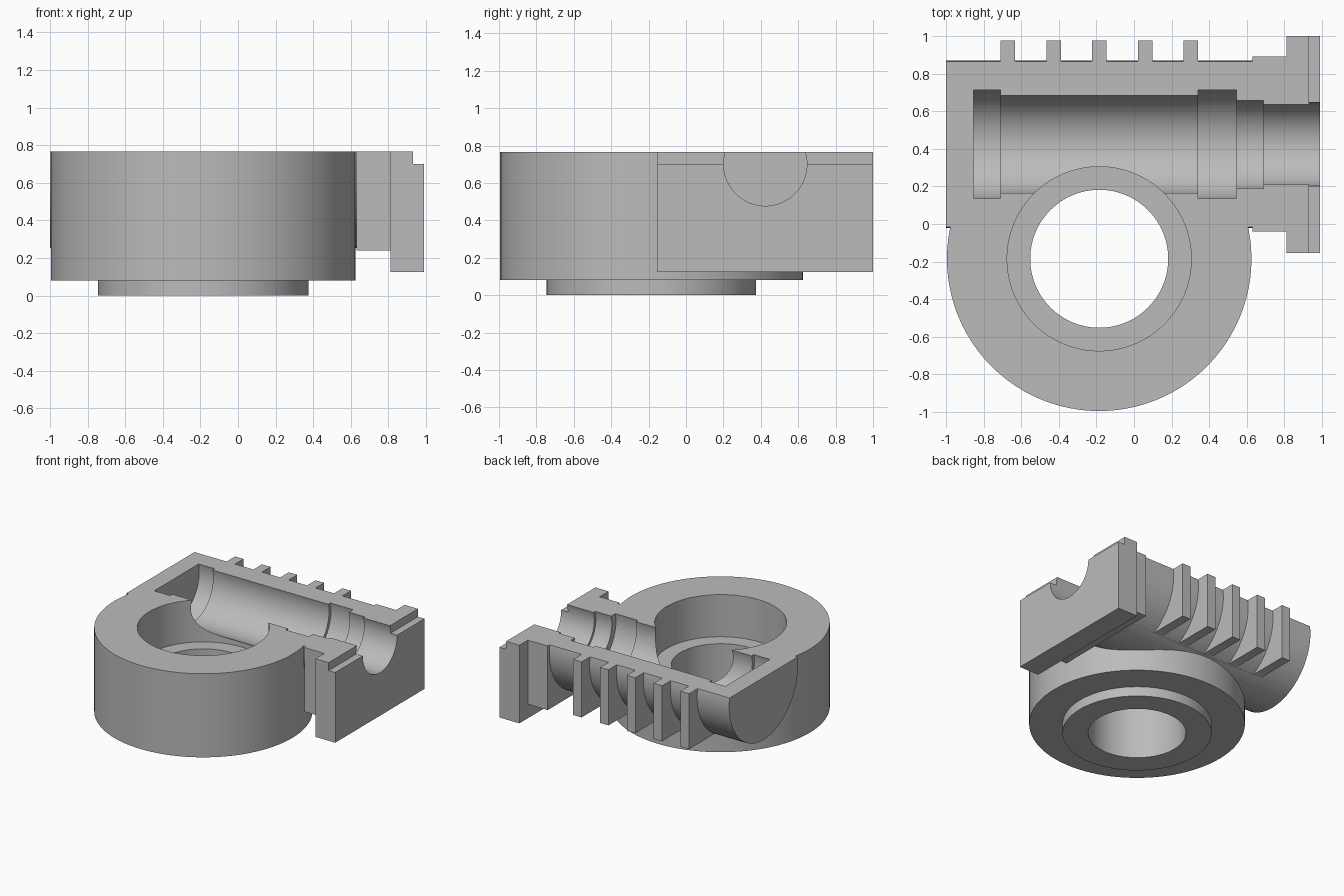
import bpy
import math

if "Cube" in bpy.data.objects:
    bpy.data.objects.remove(bpy.data.objects["Cube"], do_unlink=True)

TOP = 0.765                     # parting plane of the half casing
GEAR_X, GEAR_Y = -0.185, -0.185  # vertical gear axis
WORM_Y, WORM_Z = 0.424, 0.70     # horizontal worm axis

metal = bpy.data.materials.new("cast_grey")
metal.use_nodes = True
grey = (0.5, 0.5, 0.5, 1)
metal.diffuse_color = grey
metal.node_tree.nodes["Principled BSDF"].inputs["Base Color"].default_value = grey


def finish(name):
    ob = bpy.context.object
    ob.name = name
    bpy.ops.object.transform_apply(location=True, rotation=True, scale=True)
    ob.data.materials.clear()
    ob.data.materials.append(metal)
    return ob


def box(name, x, y, z):
    bpy.ops.mesh.primitive_cube_add(
        size=1, location=[sum(r) / 2 for r in (x, y, z)])
    bpy.context.object.scale = [r[1] - r[0] for r in (x, y, z)]
    return finish(name)


def upright(name, radius, z0, z1):
    bpy.ops.mesh.primitive_cylinder_add(
        vertices=96, radius=radius, depth=z1 - z0,
        location=(GEAR_X, GEAR_Y, (z0 + z1) / 2))
    return finish(name)


def lying(name, radius, x0, x1):
    bpy.ops.mesh.primitive_cylinder_add(
        vertices=96, radius=radius, depth=x1 - x0,
        location=((x0 + x1) / 2, WORM_Y, WORM_Z),
        rotation=(0, math.pi / 2, 0))
    return finish(name)


def combine(body, tool, operation):
    tool.hide_render = True
    mod = body.modifiers.new(tool.name, "BOOLEAN")
    mod.operation = operation
    mod.solver = "EXACT"
    mod.object = tool
    bpy.ops.object.select_all(action="DESELECT")
    body.select_set(True)
    bpy.context.view_layer.objects.active = body
    bpy.ops.object.modifier_apply(modifier=mod.name)
    bpy.data.objects.remove(tool, do_unlink=True)


# Solid parts, all left too tall and trimmed at the parting plane
casing = upright("gearbox_casing", 0.81, 0.08, 0.9)
solids = [
    upright("bottom_boss", 0.56, 0, 0.2),
    lying("worm_housing", 0.446, -1, 0.7),
    box("collar", (0.63, 0.85), (-0.04, 0.89), (0.24, 0.92)),
    box("flange", (0.81, 0.99), (-0.155, 1), (0.125, 0.94)),
]
for i in range(5):
    x = -0.71 + i * 0.2435
    solids.append(box("cooling_fin", (x, x + 0.077), (0.45, 0.975), (0.31, 0.96)))
for part in solids:
    combine(casing, part, "UNION")

# Trim, flange step, gear pocket, shaft hole and stepped worm bore
cuts = [
    box("trim", (-2, 2), (-2, 2), (TOP, 2)),
    box("flange_step", (0.93, 1.2), (-2, 2), (WORM_Z, 1)),
    upright("gear_pocket", 0.49, 0.42, 1),
    upright("shaft_hole", 0.367, -0.5, 0.8),
    lying("shaft_bore", 0.2225, 0.2, 1.2),
    lying("seal_bore", 0.243, 0.2, 0.69),
    lying("right_bearing_seat", 0.295, 0.34, 0.545),
    lying("worm_channel", 0.268, -0.8, 0.45),
    lying("left_bearing_seat", 0.295, -0.855, -0.71),
]
for cut in cuts:
    combine(casing, cut, "DIFFERENCE")

bpy.ops.object.select_all(action="DESELECT")
casing.select_set(True)
bpy.context.view_layer.objects.active = casing
bpy.ops.object.shade_smooth_by_angle(angle=math.radians(30))
